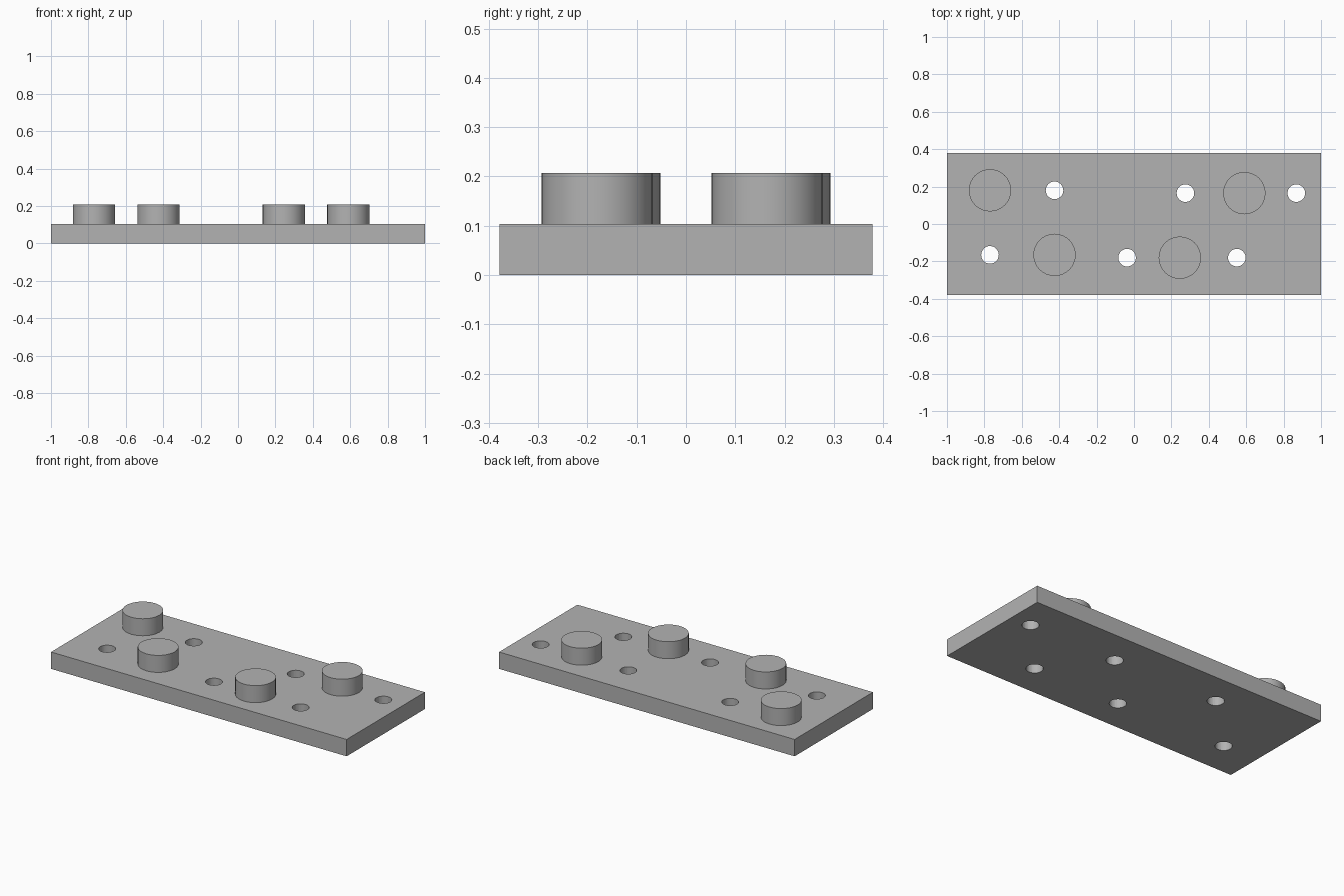
import bpy

if "Cube" in bpy.data.objects:
    bpy.data.objects.remove(bpy.data.objects["Cube"])

grey = bpy.data.materials.new("light grey")
grey.diffuse_color = (0.45, 0.45, 0.45, 1)
grey.use_nodes = True
grey.node_tree.nodes["Principled BSDF"].inputs["Base Color"].default_value = grey.diffuse_color

LENGTH, WIDTH, THICK, PEG_TOP = 2.0, 0.757, 0.103, 0.207
PEG_R, HOLE_R = 0.113, 0.047
PEGS = [(-0.77, 0.18), (-0.425, -0.165), (0.245, -0.18), (0.59, 0.165)]
HOLES = [(-0.425, 0.18), (0.275, 0.165), (0.868, 0.165),
         (-0.77, -0.165), (-0.037, -0.18), (0.55, -0.18)]


def cylinder(name, xy, radius, z0, z1):
    bpy.ops.mesh.primitive_cylinder_add(vertices=32, radius=radius, depth=z1 - z0,
                                        location=(*xy, (z0 + z1) / 2))
    obj = bpy.context.object
    obj.name = name
    obj.data.materials.append(grey)
    return obj


# Base plate
bpy.ops.mesh.primitive_cube_add(size=1, location=(0, 0, THICK / 2))
plate = bpy.context.object
plate.name = "base_plate"
plate.scale = (LENGTH, WIDTH, THICK)
bpy.ops.object.transform_apply(location=False, rotation=False, scale=True)
plate.data.materials.append(grey)

# Through holes
for i, xy in enumerate(HOLES):
    cutter = cylinder(f"hole_cutter_{i + 1}", xy, HOLE_R, -0.1, THICK + 0.1)
    mod = plate.modifiers.new(f"hole_{i + 1}", "BOOLEAN")
    mod.operation, mod.solver, mod.object = "DIFFERENCE", "EXACT", cutter
    cutter.hide_render = True
    cutter.hide_set(True)

# Pegs standing on the plate
for i, xy in enumerate(PEGS):
    cylinder(f"peg_{i + 1}", xy, PEG_R, THICK, PEG_TOP)
    bpy.ops.object.shade_smooth_by_angle()
